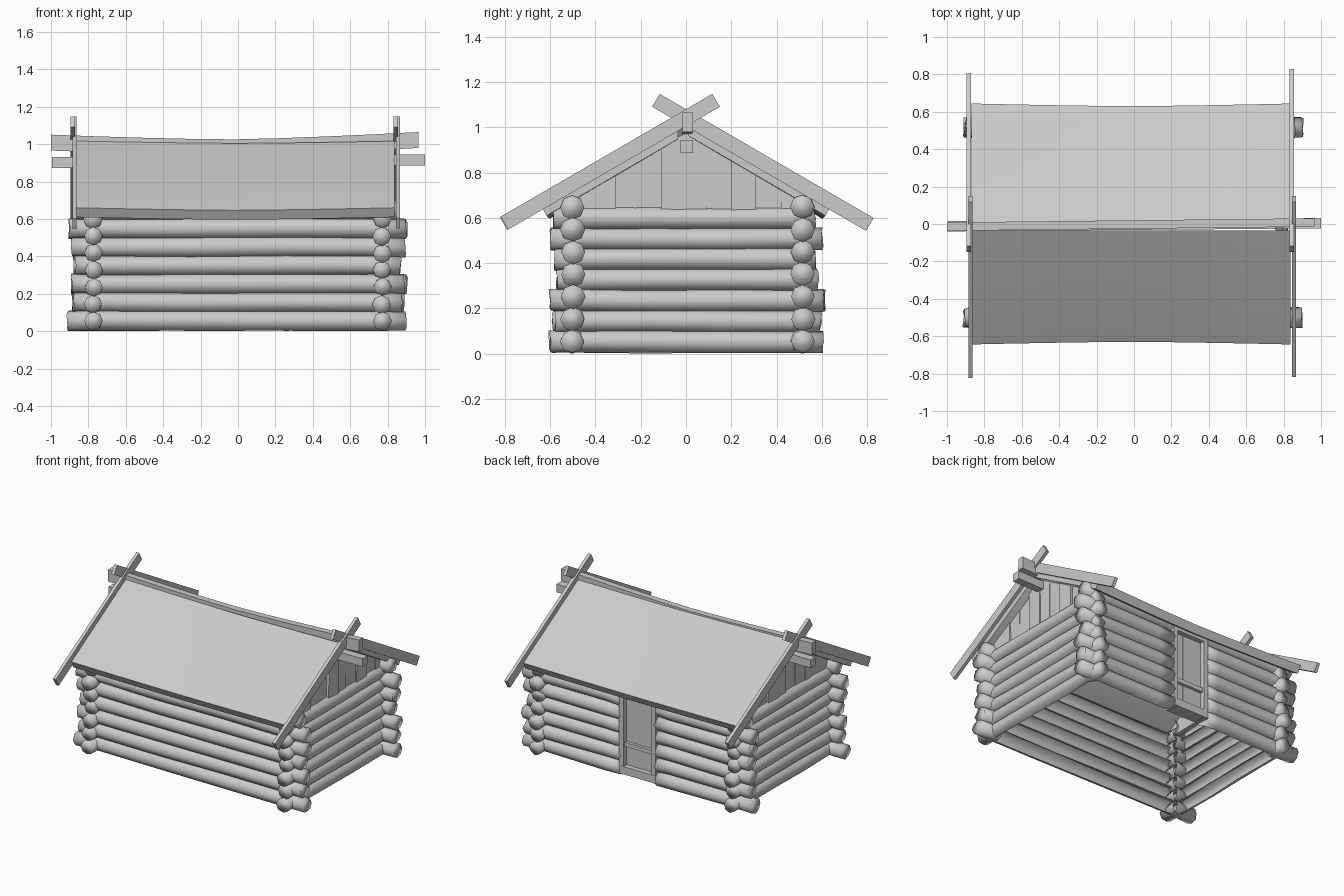
import bpy, math, random
from mathutils import Vector

if "Cube" in bpy.data.objects:
    bpy.data.objects.remove(bpy.data.objects["Cube"])
random.seed(4)
SLOPE = 0.58                      # roof pitch (rise / run)
RIDGE_Z = 1.037


def finish(name, verts, faces, angle=40, fix=True):
    me = bpy.data.meshes.new(name)
    me.from_pydata([tuple(v) for v in verts], [], faces)
    me.update()
    ob = bpy.data.objects.new(name, me)
    bpy.context.collection.objects.link(ob)
    bpy.ops.object.select_all(action='DESELECT')
    ob.select_set(True)
    bpy.context.view_layer.objects.active = ob
    bpy.ops.object.mode_set(mode='EDIT')
    bpy.ops.mesh.select_all(action='SELECT')
    bpy.ops.mesh.normals_make_consistent(inside=False)
    bpy.ops.object.mode_set(mode='OBJECT')
    bpy.ops.object.shade_smooth_by_angle(angle=math.radians(angle))
    return ob


def loft(name, rings, angle=40, skip=lambda k, i: False):
    n = len(rings[0])
    verts = [v for r in rings for v in r]
    faces = [(k * n + i, k * n + (i + 1) % n, (k + 1) * n + (i + 1) % n, (k + 1) * n + i)
             for k in range(len(rings) - 1) for i in range(n) if not skip(k, i)]
    faces += [tuple(range(n))[::-1], tuple(range(len(verts) - n, len(verts)))]
    return finish(name, verts, faces, angle)


def log(name, axis, a, b, other, z, r=0.052, sides=8):
    # rough round log; between the corners only the outward half is kept
    c = 0.74 if axis == 'x' else 0.47
    ps = sorted([a, b] + [p for p in (-c, -c / 3, c / 3, c) if a + 0.03 < p < b - 0.03])
    rings = []
    for k, p0 in enumerate(ps):
        rr = r * random.uniform(0.97, 1.05)
        dy, dz = random.uniform(-.004, .004), random.uniform(-.003, .003)
        ring = []
        for i in range(sides):
            an = 2 * math.pi * i / sides
            q = rr * random.uniform(0.97, 1.04)
            s, u = other + dy + q * math.cos(an), max(0, z + dz + q * math.sin(an))
            p = p0 + (random.uniform(-.007, .007) if k in (0, len(ps) - 1) else 0)
            ring.append((p, s, u) if axis == 'x' else (s, p, u))
        rings.append(ring)
    inward = -1 if other > 0 else 1

    def skip(k, i):
        mid = (ps[k] + ps[k + 1]) / 2
        return abs(mid) < c and inward * math.cos(2 * math.pi * (i + 0.5) / sides) > 0
    return loft(name, rings, 180, skip)


def bar(name, p0, p1, w, h, sag=0, segs=1):
    # rectangular beam between two points: w sideways, h upward
    p0, p1 = Vector(p0), Vector(p1)
    d = (p1 - p0).normalized()
    side = d.cross(Vector((0, 0, 1))) if abs(d.z) < 0.99 else Vector((1, 0, 0))
    side.normalize()
    up = side.cross(d)
    rings = []
    for k in range(segs + 1):
        t = k / segs
        c = p0.lerp(p1, t) - Vector((0, 0, sag * (1 - abs(2 * t - 1) ** 1.4)))
        rings.append([c + side * sx * w / 2 + up * sz * h / 2
                      for sx, sz in ((-1, -1), (1, -1), (1, 1), (-1, 1))])
    return loft(name, rings, 60)


# log walls: front/back run along x, sides along y
DOOR = (-0.15, 0.13)
for i in range(7):
    z = 0.056 + 0.0985 * i
    ext = (0.905, 0.88, 0.895, 0.87, 0.885, 0.895, 0.86)[i]
    j = lambda: random.uniform(-.012, .012)
    log(f"front_log_{i}", 'x', -ext + j(), ext + j(), -0.5, z)
    if i == 6:
        log("back_log_lintel", 'x', -0.86, 0.86, 0.515, z)
    else:
        log(f"back_log_left_{i}", 'x', -ext + j(), DOOR[0], 0.515, z)
        log(f"back_log_right_{i}", 'x', DOOR[1], ext + j(), 0.515, z)
    zs = 0.053 + 0.091 * i
    ey = (0.61, 0.585, 0.6, 0.57, 0.58, 0.6, 0.57)[i]
    for s, nm in ((-1, "left"), (1, "right")):
        log(f"{nm}_side_log_{i}", 'y', -ey + j(), ey + j(), s * 0.772, zs, 0.048)

# doorway frame, sill, rails and plank door
for x in (DOOR[0] + 0.014, DOOR[1] - 0.014):
    bar("door_post", (x, 0.518, 0.03), (x, 0.518, 0.64), 0.034, 0.09)
bar("door_sill", (DOOR[0], 0.518, 0.06), (DOOR[1], 0.518, 0.06), 0.095, 0.055)
bar("door_head", (DOOR[0], 0.518, 0.615), (DOOR[1], 0.518, 0.615), 0.09, 0.035)
bar("door_rail", (DOOR[0], 0.535, 0.24), (DOOR[1], 0.535, 0.24), 0.03, 0.03)
for k in range(3):
    x = -0.09 + 0.08 * k
    bar("door_plank", (x, 0.515, 0.07), (x, 0.515, 0.61), 0.082, 0.025 + 0.004 * (k % 2))

# gable planks, cut along the roof slope
EDGES = [-0.53, -0.42, -0.31, -0.22, -0.11, 0, 0.09, 0.2, 0.31, 0.42, 0.53]
for s in (-1, 1):
    for a, b in zip(EDGES, EDGES[1:]):
        x0 = s * (0.77 + random.uniform(-.008, .008))
        top = lambda y: RIDGE_Z - 0.06 - SLOPE * abs(y)
        prof = [(a, 0.60), (b, 0.60), (b, top(b)), (a, top(a))]
        loft("gable_plank", [[(x0 + dx + random.uniform(-.004, .004), y, z) for y, z in prof]
                             for dx in (-0.018, 0.018)], 80)

# sagging roof slabs with bevelled eave edge
for s, y0, nm in ((-1, 0.035, "front_roof"), (1, 0.012, "back_roof")):
    rings = []
    for k in range(9):
        t = k / 8
        x = -0.868 + 1.706 * t
        f = 1 - abs(2 * t - 1) ** 1.4
        e = 0.636 - 0.014 * f
        z = lambda y, d=0: RIDGE_Z - SLOPE * y - (0.012 + 0.016 * y) * f - d
        rings.append([(x, s * y0, z(y0)), (x, s * (e - 0.02), z(e - 0.02)),
                      (x, s * (e + 0.008), z(e, 0.008)),
                      (x, s * (e - 0.02), z(e - 0.02, 0.07)), (x, s * y0, z(y0, 0.068))])
    loft(nm, rings, 60)

# ridge cap beam and ridge log beneath it
bar("ridge_beam", (-1, -0.014, 1.008), (0.965, 0.008, 1.022), 0.045, 0.085, 0.032, 8)
bar("ridge_purlin", (-0.995, -0.012, 0.902), (1, 0.004, 0.916), 0.055, 0.058)

# crossed barge boards at both gables
for x, y_sign, end in ((-0.874, -1, 0.824), (-0.884, 1, 0.808), (0.855, -1, 0.82), (0.843, 1, 0.83)):
    zc = lambda y: 1.042 - SLOPE * y
    bar("barge_board", (x, y_sign * (end - 0.018), zc(end - 0.018)),
        (x, -y_sign * 0.133, zc(-0.133)), 0.023, 0.066)
